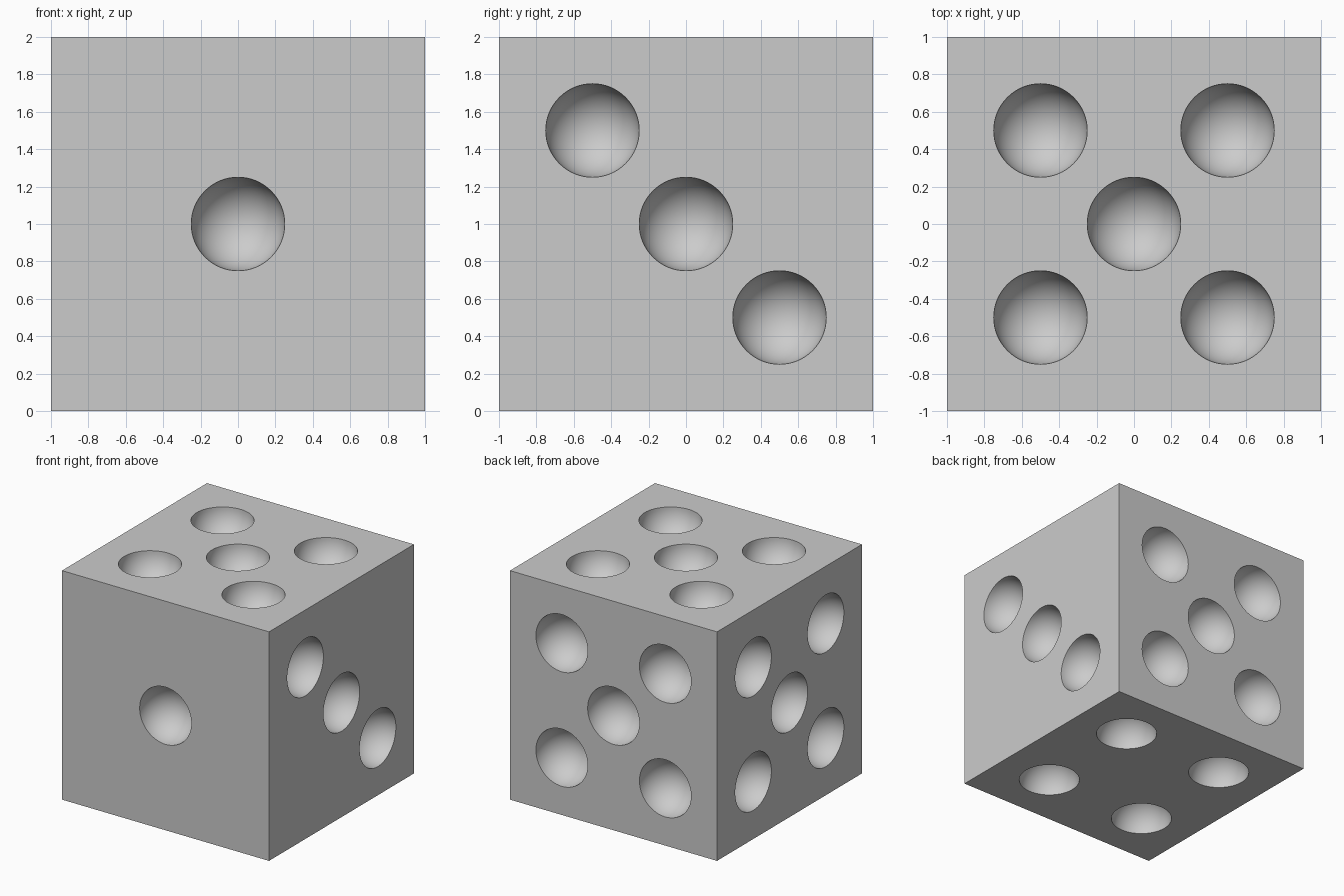
import bpy
import bmesh
import math
from mathutils import Matrix, Vector

cube = bpy.data.objects.get("Cube")
if cube:
    bpy.data.objects.remove(cube, do_unlink=True)

RADIUS = 0.25
STEP = 0.5
CENTRE = Vector((0, 0, 1))

# Pip layouts on a face, in steps along its two axes
ONE = [(0, 0)]
THREE = [(-1, 1), (0, 0), (1, -1)]
FOUR = [(u, v) for u in (-1, 1) for v in (-1, 1)]
FIVE = FOUR + ONE

# Outward direction, first axis, second axis, layout
X, Y, Z = Vector((1, 0, 0)), Vector((0, 1, 0)), Vector((0, 0, 1))
FACES = [
    (-Y, X, Z, ONE),
    (X, Y, Z, THREE),
    (Z, X, Y, FIVE),
    (Y, X, Z, FIVE),
    (-X, Y, Z, FIVE),
    (-Z, X, Y, FOUR),
]

grey = bpy.data.materials.new("plain grey")
grey.use_nodes = True
colour = (0.6, 0.6, 0.6, 1)
grey.diffuse_color = colour
grey.node_tree.nodes["Principled BSDF"].inputs["Base Color"].default_value = colour


def make_object(name, bm):
    mesh = bpy.data.meshes.new(name)
    bm.to_mesh(mesh)
    bm.free()
    mesh.materials.append(grey)
    obj = bpy.data.objects.new(name, mesh)
    bpy.context.collection.objects.link(obj)
    return obj


# Cube body
bm = bmesh.new()
bmesh.ops.create_cube(bm, size=2, matrix=Matrix.Translation(CENTRE))
body = make_object("die_body", bm)

# Spheres that hollow out the pips, each with its pole along the face normal
bm = bmesh.new()
for normal, u_axis, v_axis, layout in FACES:
    turn = normal.to_track_quat("Z", "Y").to_matrix().to_4x4()
    for u, v in layout:
        spot = CENTRE + normal + (u_axis * u + v_axis * v) * STEP
        bmesh.ops.create_uvsphere(bm, u_segments=64, v_segments=32, radius=RADIUS,
                                  matrix=Matrix.Translation(spot) @ turn)
cutter = make_object("pip_cutter", bm)
cutter.hide_render = True

# Cut the pips, then drop the helper
cut = body.modifiers.new("pips", "BOOLEAN")
cut.operation = "DIFFERENCE"
cut.solver = "EXACT"
cut.object = cutter
bpy.ops.object.select_all(action="DESELECT")
bpy.context.view_layer.objects.active = body
body.select_set(True)
bpy.ops.object.modifier_apply(modifier=cut.name)
bpy.data.objects.remove(cutter, do_unlink=True)

# Smooth hollows, sharp rims and cube edges
bpy.ops.object.shade_smooth_by_angle(angle=math.radians(30))
